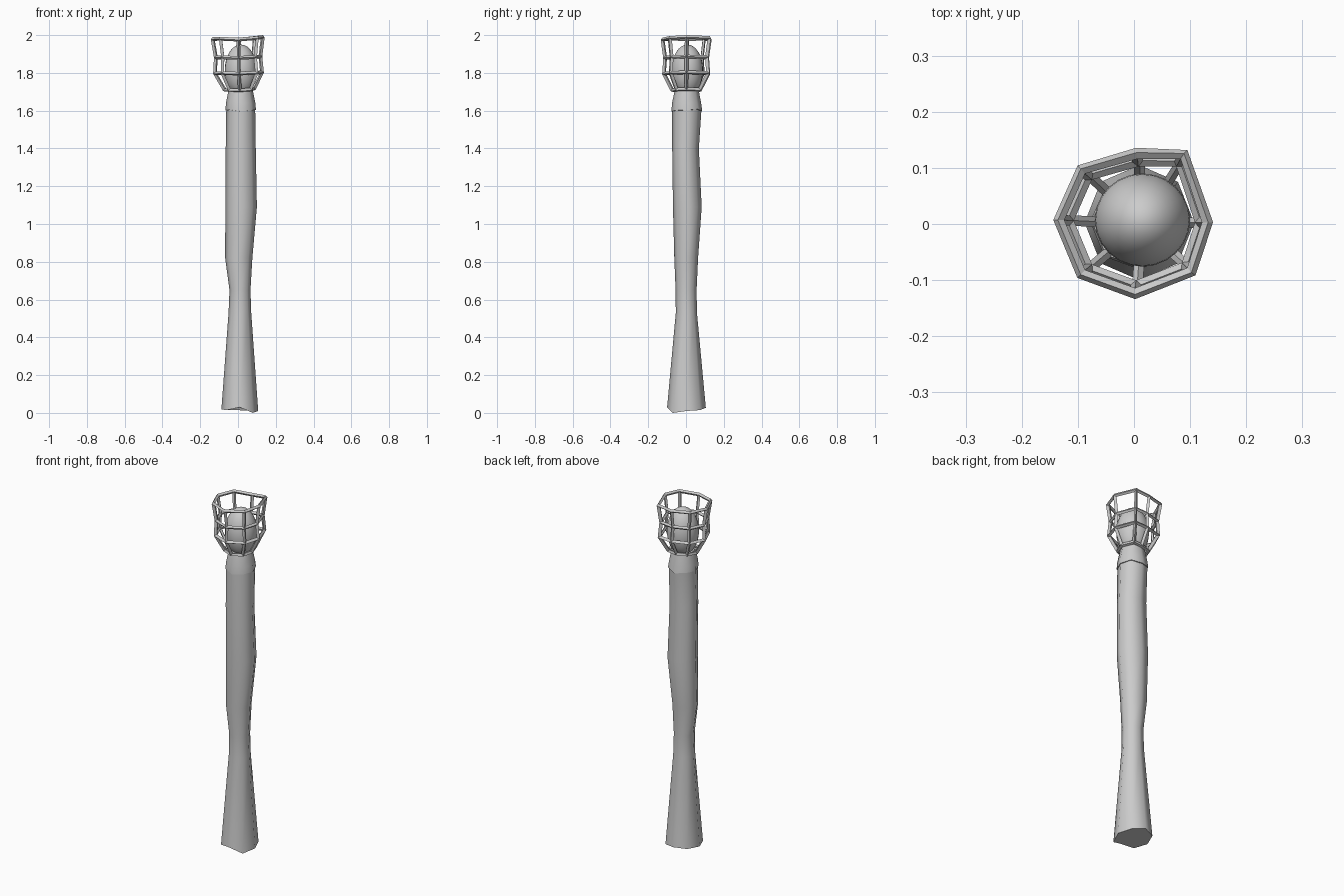
import bpy, math

if "Cube" in bpy.data.objects:
    bpy.data.objects.remove(bpy.data.objects["Cube"])

SIDES = 8


def loft(name, rings, caps=True, z_jitter=None, angle=50):
    """Eight-sided tube; each ring is (z, xmin, xmax, ymin, ymax)."""
    verts, faces = [], []
    for r, (z, x0, x1, y0, y1) in enumerate(rings):
        cx, cy, rx, ry = (x0 + x1) / 2, (y0 + y1) / 2, (x1 - x0) / 2, (y1 - y0) / 2
        for i in range(SIDES):
            a = 2 * math.pi * i / SIDES
            dz = z_jitter[r][i] if z_jitter and r in z_jitter else 0
            verts.append((cx + rx * math.cos(a), cy + ry * math.sin(a), z + dz))
    for r in range(len(rings) - 1):
        for i in range(SIDES):
            j = (i + 1) % SIDES
            a, b = r * SIDES, (r + 1) * SIDES
            faces.append((a + i, a + j, b + j, b + i))
    if caps:
        faces.append(tuple(reversed(range(SIDES))))
        top = (len(rings) - 1) * SIDES
        faces.append(tuple(range(top, top + SIDES)))
    return add_mesh(name, verts, faces, angle)


def add_mesh(name, verts, faces, angle=None):
    mesh = bpy.data.meshes.new(name)
    mesh.from_pydata(verts, [], faces)
    ob = bpy.data.objects.new(name, mesh)
    bpy.context.collection.objects.link(ob)
    bpy.ops.object.select_all(action='DESELECT')
    ob.select_set(True)
    bpy.context.view_layer.objects.active = ob
    if angle:
        bpy.ops.object.shade_smooth_by_angle(angle=math.radians(angle))
    return ob


# Wooden shaft with a narrow waist and a chipped, uneven foot
loft("shaft", [
    (0.015, -0.088, 0.107, -0.100, 0.105),
    (0.530, -0.050, 0.070, -0.054, 0.058),
    (0.650, -0.045, 0.066, -0.055, 0.056),
    (0.820, -0.068, 0.076, -0.062, 0.064),
    (1.090, -0.067, 0.100, -0.069, 0.083),
    (1.400, -0.065, 0.094, -0.073, 0.068),
    (1.610, -0.062, 0.091, -0.073, 0.082),
], z_jitter={0: [-0.005, 0.0, 0.012, 0.008, 0.003, 0.0, 0.018, -0.015][:6] + [0.015, -0.015]})

# Flared collar below the cage
loft("collar", [
    (1.598, -0.066, 0.095, -0.077, 0.086),
    (1.640, -0.064, 0.092, -0.074, 0.080),
    (1.710, -0.050, 0.078, -0.059, 0.067),
], z_jitter={0: [0.005, 0.01, 0, 0.008, 0.004, 0.006, -0.002, 0.004]})

# Egg-shaped orb inside the cage
bpy.ops.mesh.primitive_uv_sphere_add(segments=24, ring_count=16, radius=1,
                                     location=(0.015, 0.007, 1.815))
orb = bpy.context.object
orb.name = "orb"
orb.scale = (0.085, 0.083, 0.135)
bpy.ops.object.shade_smooth()

# Open cage: an irregular octagon lofted through four levels, then wireframed
outline = [(0.131, 0.003), (0.102, -0.085), (0.002, -0.124), (-0.094, -0.089),
           (-0.134, 0.007), (-0.094, 0.097), (0.005, 0.126), (0.089, 0.124)]
top_dz = [0.009, 0.004, -0.005, 0.0, -0.002, 0.0, -0.005, 0.004]
levels = [(1.710, 0.58, 0.008), (1.798, 0.94, 0.004), (1.882, 0.89, 0.002), (1.981, 1.0, 0.0)]
verts, faces = [], []
for k, (z, s, dx) in enumerate(levels):
    for (x, y), dz in zip(outline, top_dz):
        verts.append((x * s + dx, y * s, z + dz * (1 if k == 3 else 0.5)))
for k in range(len(levels) - 1):
    for i in range(SIDES):
        j = (i + 1) % SIDES
        a, b = k * SIDES, (k + 1) * SIDES
        faces.append((a + j, a + i, b + i, b + j))
cage = add_mesh("cage", verts, faces)
wire = cage.modifiers.new("bars", 'WIREFRAME')
wire.thickness = 0.02
wire.use_boundary = True
wire.use_even_offset = True
wire.use_replace = True
